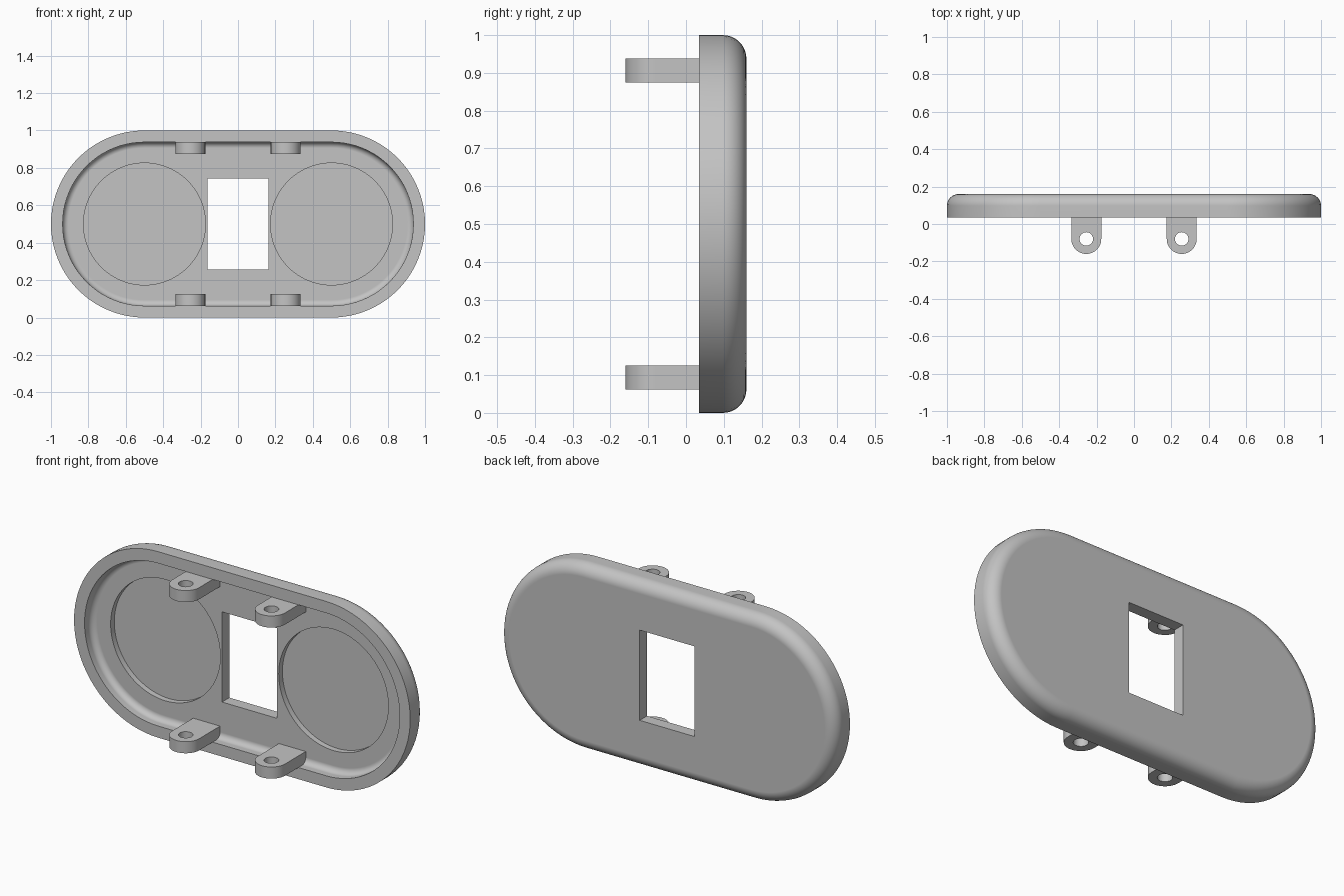
import bpy, bmesh
from math import sin, cos, pi, radians

if "Cube" in bpy.data.objects:
    bpy.data.objects.remove(bpy.data.objects["Cube"], do_unlink=True)

# Single grey plastic material
grey = bpy.data.materials.new("grey_plastic")
grey.use_nodes = True
tint = (0.55, 0.55, 0.55, 1)
grey.diffuse_color = tint
grey.node_tree.nodes["Principled BSDF"].inputs["Base Color"].default_value = tint

MID = 0.5                       # height of the centre line, also the end radius
FRONT, BACK = 0.035, 0.16       # front rim and back face
WALL = 0.0625
FLOOR = BACK - WALL


def make_object(name, bm):
    bmesh.ops.recalc_face_normals(bm, faces=bm.faces)
    mesh = bpy.data.meshes.new(name)
    bm.to_mesh(mesh)
    bm.free()
    mesh.materials.append(grey)
    obj = bpy.data.objects.new(name, mesh)
    bpy.context.collection.objects.link(obj)
    return obj


def loft(name, rings):
    """Skin equal-length rings of points and cap both ends."""
    bm = bmesh.new()
    loops = [[bm.verts.new(p) for p in ring] for ring in rings]
    n = len(loops[0])
    for a, b in zip(loops, loops[1:]):
        for i in range(n):
            j = (i + 1) % n
            bm.faces.new((a[i], a[j], b[j], b[i]))
    bm.faces.new(loops[0])
    bm.faces.new(loops[-1])
    return make_object(name, bm)


def stadium(r, y, steps=40):
    ring = []
    for side in (1, -1):
        for i in range(steps + 1):
            a = -pi / 2 + pi * i / steps
            ring.append((side * (MID + r * cos(a)), y, MID + side * r * sin(a)))
    return ring


def cylinder(name, x, y, z, r, depth, axis, steps=96):
    rings = []
    for d in (-depth / 2, depth / 2):
        ring = []
        for i in range(steps):
            u, v = r * cos(2 * pi * i / steps), r * sin(2 * pi * i / steps)
            ring.append((x + u, y + d, z + v) if axis == "y" else (x + u, y + v, z + d))
        rings.append(ring)
    return loft(name, rings)


def box(name, half_x, half_z, y0, y1):
    corners = ((-1, -1), (1, -1), (1, 1), (-1, 1))
    return loft(name, [[(sx * half_x, y, MID + sz * half_z) for sx, sz in corners]
                       for y in (y0, y1)])


def cut(obj, cutter):
    cutter.hide_render = True
    mod = obj.modifiers.new("cut", "BOOLEAN")
    mod.operation, mod.solver, mod.object = "DIFFERENCE", "EXACT", cutter
    bpy.context.view_layer.objects.active = obj
    bpy.ops.object.modifier_apply(modifier=mod.name)
    bpy.data.objects.remove(cutter, do_unlink=True)


def smooth(obj):
    bpy.ops.object.select_all(action="DESELECT")
    obj.select_set(True)
    bpy.context.view_layer.objects.active = obj
    bpy.ops.object.shade_smooth_by_angle(angle=radians(30))
    # Keep the large flat faces flat beside the fillets
    mod = obj.modifiers.new("flat_faces", "WEIGHTED_NORMAL")
    mod.keep_sharp = True


# Shell: cavity floor, inner fillet, rim, outer wall, rounded back edge
ARC = 10
inner, fillet = MID - WALL, WALL / 2
turns = [pi / 2 * i / ARC for i in range(ARC + 1)]
profile = [(inner - fillet + fillet * sin(a), FLOOR - fillet + fillet * cos(a)) for a in turns]
profile += [(inner, FRONT), (MID, FRONT)]
profile += [(MID - WALL + WALL * cos(a), BACK - WALL + WALL * sin(a)) for a in turns]
shell = loft("shell", [stadium(r, y) for r, y in profile])

# Central window and the two shallow round recesses
cut(shell, box("window_cutter", 0.1635, 0.2425, 0, 0.3))
for x in (-0.5, 0.5):
    cut(shell, cylinder("recess_cutter", x, FLOOR, MID, 0.326, 0.0625, "y"))
smooth(shell)

# Four mounting lugs with rounded tips and vertical holes
LUG_R, LUG_Y = 0.08, -0.08
for side, x in (("right", -0.255), ("left", 0.255)):
    for level, z in (("lower", WALL), ("upper", 1 - 2 * WALL)):
        outline = [(x + LUG_R, FLOOR + 0.01), (x - LUG_R, FLOOR + 0.01)]
        outline += [(x - LUG_R * cos(pi * i / 24), LUG_Y - LUG_R * sin(pi * i / 24))
                    for i in range(25)]
        lug = loft(f"{level}_{side}_lug", [[(px, py, h) for px, py in outline]
                                           for h in (z, z + WALL)])
        cut(lug, cylinder("hole_cutter", x, LUG_Y, z + WALL / 2, 0.036, 0.2, "z", 32))
        smooth(lug)
